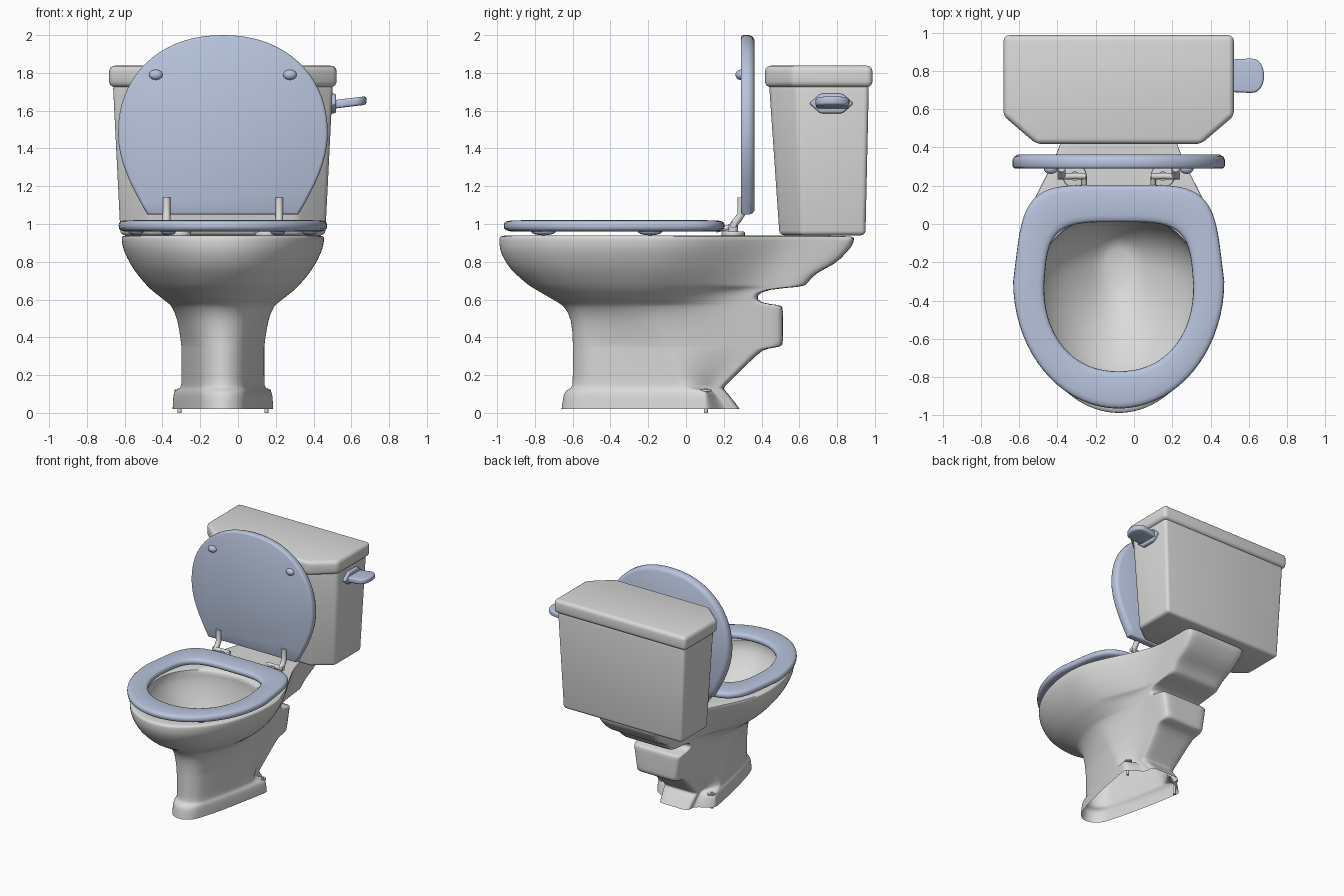
import bpy, bmesh, math

if "Cube" in bpy.data.objects:
    bpy.data.objects.remove(bpy.data.objects["Cube"])

CX = -0.08  # the fixture's own centre line; the lever sticks out to one side


def material(name, rgb):
    m = bpy.data.materials.new(name)
    m.diffuse_color = (*rgb, 1)
    m.use_nodes = True
    m.node_tree.nodes["Principled BSDF"].inputs["Base Color"].default_value = m.diffuse_color
    return m


CERAMIC = material("white_ceramic", (0.70, 0.70, 0.695))
BLUE = material("pale_blue_plastic", (0.48, 0.55, 0.72))


def finish(name, bm, mat, bevel=0, subsurf=0, angle=40):
    bmesh.ops.recalc_face_normals(bm, faces=bm.faces)
    me = bpy.data.meshes.new(name)
    bm.to_mesh(me)
    bm.free()
    me.materials.append(mat)
    ob = bpy.data.objects.new(name, me)
    bpy.context.collection.objects.link(ob)
    ob.location.x = CX
    bpy.context.view_layer.objects.active = ob
    if bevel:
        mod = ob.modifiers.new("bevel", "BEVEL")
        mod.width, mod.segments = bevel, 4
        mod.limit_method = "ANGLE"
        bpy.ops.object.modifier_apply(modifier="bevel")
    if subsurf:
        mod = ob.modifiers.new("smooth", "SUBSURF")
        mod.levels = subsurf
        bpy.ops.object.modifier_apply(modifier="smooth")
    ob.data.shade_smooth()
    ob.data.set_sharp_from_angle(angle=math.radians(angle))


def loft(name, rings, mat, cyclic=False, cap_start=True, cap_end=True, **kw):
    bm = bmesh.new()
    vs = [[bm.verts.new(p) for p in r] for r in rings]
    n = len(vs[0])
    pairs = list(zip(vs, vs[1:])) + ([(vs[-1], vs[0])] if cyclic else [])
    for a, b in pairs:
        for i in range(n):
            j = (i + 1) % n
            bm.faces.new((a[i], a[j], b[j], b[i]))
    if not cyclic and cap_start:
        bm.faces.new(vs[0])
    if not cyclic and cap_end:
        bm.faces.new(vs[-1])
    finish(name, bm, mat, **kw)


def egg(yf, yc, yb, w, n=58, ef=2, eb=2, taper=0):
    """Closed outline, different roundness for front and back halves."""
    pts = []
    for i in range(n):
        a = 2 * math.pi * i / n
        s, c = math.sin(a), math.cos(a)
        e = 2 / (ef if c > 0 else eb)
        v = abs(c) ** e
        x = math.copysign(abs(s) ** e, s) * w * (1 if c > 0 else 1 - taper * v)
        pts.append((x, yc + (yf - yc if c > 0 else yb - yc) * v))
    return pts


def keyhole(z, yf, w, yb):
    """Egg-shaped front that tapers to a straight neck at the back."""
    yc = 0.1 if z < 0.13 else max(0.03 - 0.4 * z, -0.2)
    yn = min(yb - 0.06, 0.3 if z < 0.6 else 0.66 * z)
    wn = 0.13 + 0.15 * z
    flat = 0.7 * min(1, max(0, (0.6 - z) / 0.2))  # straighter sides on the pedestal
    half = []
    for i in range(15):
        a = math.pi / 2 * i / 14
        x, u = w * math.sin(a), 1 - math.cos(a)
        x += flat * (min(x, 0.09 + (w - 0.09) * u) - x)
        half.append((x, yf + (yc - yf) * u))
    for i in range(1, 11):
        t = i / 10
        half.append((wn + (w - wn) * (1 + math.cos(math.pi * t)) / 2, yc + (yn - yc) * t))
    half += [(wn, (yn + yb) / 2), (wn, yb - 0.02), (wn - 0.02, yb), (wn / 2, yb), (0, yb)]
    return [(x, y, z) for x, y in half + [(-x, y) for x, y in half[-2:0:-1]]]


def tube(name, pts, r, mat):
    cu = bpy.data.curves.new(name, "CURVE")
    cu.dimensions = "3D"
    cu.bevel_depth, cu.bevel_resolution, cu.use_fill_caps = r, 3, True
    sp = cu.splines.new("POLY")
    sp.points.add(len(pts) - 1)
    for p, q in zip(sp.points, pts):
        p.co = (*q, 1)
    cu.materials.append(mat)
    ob = bpy.data.objects.new(name, cu)
    ob.location.x = CX
    bpy.context.collection.objects.link(ob)


def disc(name, x, y, z0, z1, r, mat, bevel=0, seg=20):
    ring = [(x + r * math.cos(2 * math.pi * i / seg), y + r * math.sin(2 * math.pi * i / seg))
            for i in range(seg)]
    loft(name, [[(*p, z) for p in ring] for z in (z0, z1)], mat, bevel=bevel)


def dome(name, loc, scale, mat):
    bm = bmesh.new()
    bmesh.ops.create_uvsphere(bm, u_segments=20, v_segments=10, radius=1)
    bmesh.ops.scale(bm, vec=scale, verts=bm.verts)
    bmesh.ops.translate(bm, vec=loc, verts=bm.verts)
    finish(name, bm, mat)


# Bowl, pedestal, trapway and rear shelf: one loft from foot to rim, then down inside
# each row: height, front y, half width, back y
outer = [
    (0.02, -0.66, 0.268, 0.285), (0.10, -0.65, 0.265, 0.225), (0.12, -0.635, 0.255, 0.205),
    (0.132, -0.605, 0.222, 0.195), (0.16, -0.60, 0.22, 0.225), (0.325, -0.60, 0.22, 0.39),
    (0.341, -0.60, 0.22, 0.425), (0.35, -0.60, 0.22, 0.512), (0.37, -0.60, 0.222, 0.513),
    (0.50, -0.605, 0.24, 0.513), (0.56, -0.645, 0.27, 0.513), (0.572, -0.66, 0.28, 0.505),
    (0.58, -0.67, 0.29, 0.385), (0.62, -0.74, 0.34, 0.37), (0.655, -0.80, 0.385, 0.42),
    (0.667, -0.82, 0.395, 0.62), (0.68, -0.84, 0.41, 0.64), (0.74, -0.91, 0.46, 0.68),
    (0.785, -0.95, 0.49, 0.79), (0.85, -0.983, 0.523, 0.85), (0.89, -0.99, 0.535, 0.885),
    (0.93, -0.989, 0.538, 0.892), (0.94, -0.985, 0.535, 0.89),
]
# each row: height, front y, back y, half width
inner = [(0.94, -0.85, 0.05, 0.42), (0.925, -0.86, 0.06, 0.43), (0.86, -0.86, 0.06, 0.43),
         (0.72, -0.76, 0.03, 0.35), (0.60, -0.58, -0.01, 0.23), (0.51, -0.42, -0.07, 0.13),
         (0.47, -0.32, -0.12, 0.07)]
rings = [keyhole(*r) for r in outer]
rings += [[(*p, z) for p in egg(f, f * 0.4 + b * 0.6, b, w)] for z, f, b, w in inner]
loft("bowl_and_pedestal", rings, CERAMIC, cap_start=False, subsurf=1, angle=60)


# Tank and its cover: six-sided prisms with cut front corners
def tank_ring(z, w, wf, yf, ys, yb):
    half = [(w, yb, z), (w, ys, z), (wf, yf, z)]
    return half + [(-x, y, z) for x, y, z in half[::-1]]


loft("tank", [tank_ring(0.94, 0.542, 0.39, 0.495, 0.61, 0.95),
              tank_ring(1.74, 0.582, 0.42, 0.44, 0.585, 0.968)], CERAMIC, bevel=0.025)
loft("tank_cover", [tank_ring(z, 0.602, 0.43, 0.418, 0.565, 0.987) for z in (1.725, 1.838)],
     CERAMIC, bevel=0.03)

# Seat ring
out = egg(-0.965, -0.3, 0.205, 0.552, 72, 2, 5, 0.11)
hole = egg(-0.77, -0.32, 0.01, 0.39, 72, 2.2, 4, 0.06)
section = []
for i in range(16):  # rounded cross-section from outer to inner edge
    a = 2 * math.pi * i / 16
    c, s = math.cos(a), math.sin(a)
    section.append((0.5 - 0.5 * math.copysign(abs(c) ** 0.45, c),
                    0.99 + 0.03 * math.copysign(abs(s) ** 0.7, s)))
loft("seat", [[(a[0] + (b[0] - a[0]) * t, a[1] + (b[1] - a[1]) * t, z)
               for a, b in zip(out, hole)] for t, z in section], BLUE, cyclic=True, angle=60)

# Raised lid: round top, sides drawn in to a flat bottom edge
half = [(0.555 * math.sin(a) ** 0.93, 1.48 + 0.52 * math.cos(a) ** 0.93)
        for a in [math.pi / 2 * i / 18 for i in range(18)]]
half += [(0.40 + 0.155 * math.cos(math.pi / 2 * i / 8), 1.48 - 0.43 * i / 8) for i in range(9)]
lid = half + [(-x, z) for x, z in half[:0:-1]]
loft("lid", [[(x * k, y, 1.5 + (z - 1.5) * k) for x, z in lid] for y, k in
             ((0.29, 0.975), (0.294, 0.99), (0.303, 1), (0.335, 1), (0.352, 0.985), (0.363, 0.95))],
     BLUE)

# Paired parts: bumpers, hinges and floor bolts
for side, s in (("left", -1), ("right", 1)):
    dome(f"lid_bumper_{side}", (s * 0.355, 0.288, 1.79), (0.036, 0.026, 0.027), BLUE)
    for place, x, y in (("front", 0.29, -0.755), ("back", 0.46, -0.19)):
        dome(f"seat_bumper_{place}_{side}", (s * x, y, 0.96), (0.04, 0.065, 0.02), BLUE)
    h = s * 0.23
    disc(f"hinge_foot_{side}", h, 0.25, 0.935, 0.96, 0.062, CERAMIC, bevel=0.008)
    disc(f"hinge_post_{side}", h, 0.25, 0.95, 1.0, 0.025, CERAMIC)
    tube(f"hinge_pin_{side}", [(s * 0.17, 0.25, 0.995), (s * 0.32, 0.25, 0.995)], 0.017, CERAMIC)
    tube(f"lid_hinge_strap_{side}", [(s * 0.298, y, z) for y, z in
         ((0.25, 0.995), (0.275, 1.025), (0.292, 1.05), (0.292, 1.14))], 0.021, CERAMIC)
    tube(f"seat_hinge_arm_{side}", [(s * 0.18, y, z) for y, z in
         ((0.25, 0.995), (0.22, 0.98), (0.16, 0.968))], 0.014, CERAMIC)
    disc(f"floor_bolt_{side}", h, 0.105, 0.0, 0.13, 0.011, CERAMIC, seg=12)
    disc(f"floor_bolt_washer_{side}", s * 0.225, 0.105, 0.112, 0.124, 0.03, CERAMIC)

# Flush lever: mounting plate on the tank side and a rounded paddle
plate = [(0.77 + 0.118 * math.cos(a), 1.638 + 0.06 * math.sin(a))
         for a in [math.pi / 3 * i for i in range(6)]]
loft("lever_plate", [[(x, y, z) for y, z in plate] for x in (0.555, 0.60)], BLUE, bevel=0.012)
paddle = [(0.58, 0.69), (0.58, 0.86)]
paddle += [(0.69 + 0.07 * math.cos(a) ** 0.8, 0.775 + 0.09 * math.sin(a))
           for a in [1.57 - 3.14 * i / 12 for i in range(13)]]
loft("flush_lever", [[(x, y, z + (x - 0.58) * 0.12) for x, y in paddle] for z in (1.61, 1.655)],
     BLUE, bevel=0.014)
